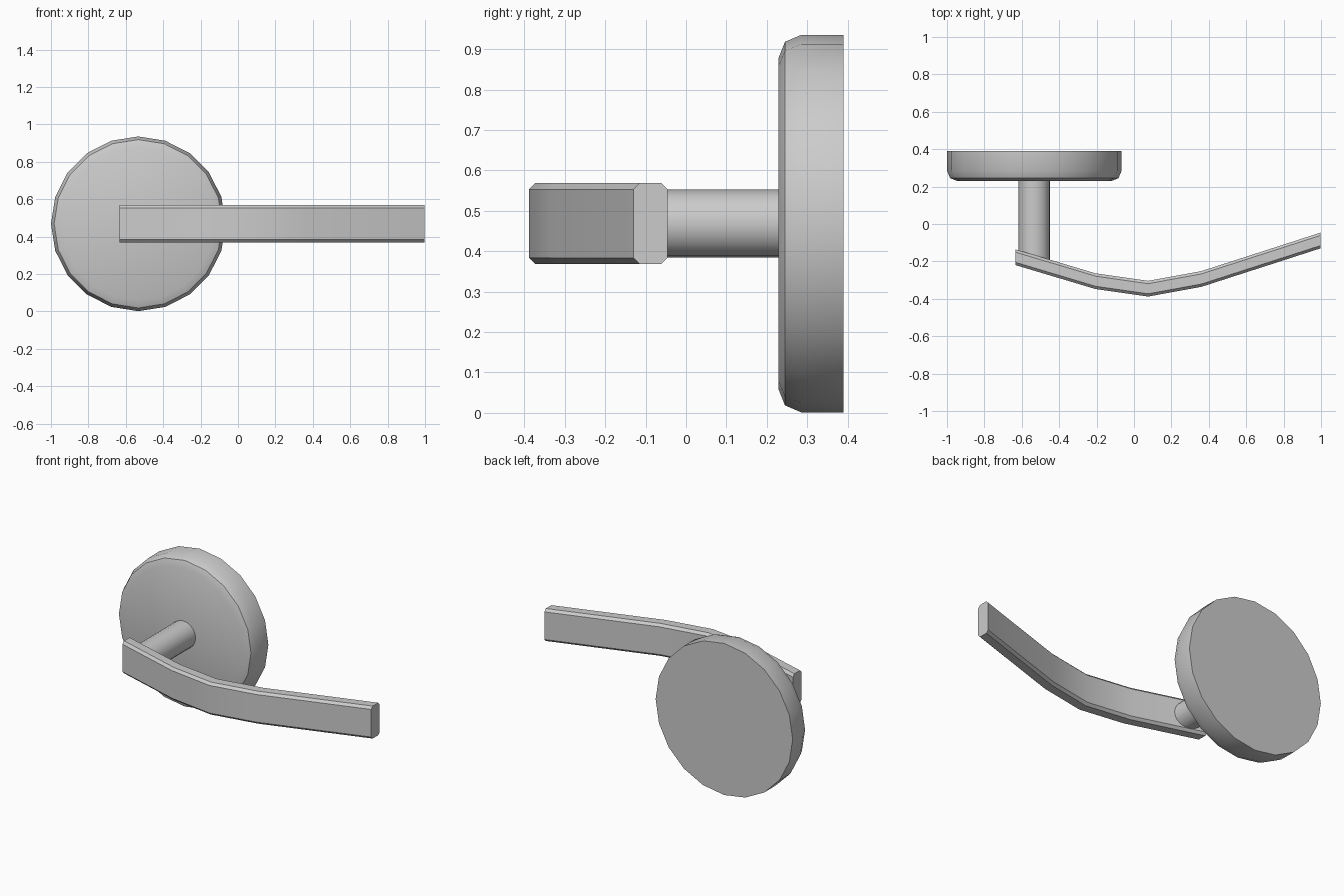
import bpy, bmesh, math

if "Cube" in bpy.data.objects:
    bpy.data.objects.remove(bpy.data.objects["Cube"])

CX, CZ = -0.533, 0.4685


def make_object(name, bm, angle):
    bmesh.ops.recalc_face_normals(bm, faces=bm.faces)
    mesh = bpy.data.meshes.new(name)
    bm.to_mesh(mesh)
    bm.free()
    obj = bpy.data.objects.new(name, mesh)
    bpy.context.collection.objects.link(obj)
    bpy.ops.object.select_all(action='DESELECT')
    obj.select_set(True)
    bpy.context.view_layer.objects.active = obj
    bpy.ops.object.shade_smooth_by_angle(angle=math.radians(angle))
    return obj


def loft(name, sections, angle):
    """Skin a list of closed sections and cap both ends."""
    bm = bmesh.new()
    rings = [[bm.verts.new(p) for p in s] for s in sections]
    n = len(rings[0])
    for a, b in zip(rings, rings[1:]):
        for i in range(n):
            j = (i + 1) % n
            bm.faces.new((a[i], a[j], b[j], b[i]))
    bm.faces.new(rings[0])
    bm.faces.new(rings[-1])
    return make_object(name, bm, angle)


def circle(y, r, sides):
    return [(CX + r * math.sin(2 * math.pi * i / sides), y,
             CZ + r * math.cos(2 * math.pi * i / sides)) for i in range(sides)]


# Round wall plate with a rounded front rim
plate = [(0.39, 0.467), (0.285, 0.467), (0.245, 0.45), (0.229, 0.41)]
loft("wall_plate", [circle(y, r, 20) for y, r in plate], 40)

# Spindle between plate and lever
loft("spindle", [circle(y, 0.084, 20) for y in (0.235, -0.2)], 40)

# Bent lever: chamfered bar section (y, z) carried along the path (x, y)
hy, hz, c = 0.042, 0.1, 0.015
section = [(-hy, -hz + c), (-hy + c, -hz), (hy - c, -hz), (hy, -hz + c),
           (hy, hz - c), (hy - c, hz), (-hy + c, hz), (-hy, hz - c)]
path = [(-0.633, -0.178), (-0.205, -0.306), (0.075, -0.346),
        (0.36, -0.294), (0.998, -0.088)]
loft("lever", [[(x, y + dy, CZ + dz) for dy, dz in section] for x, y in path], 30)
